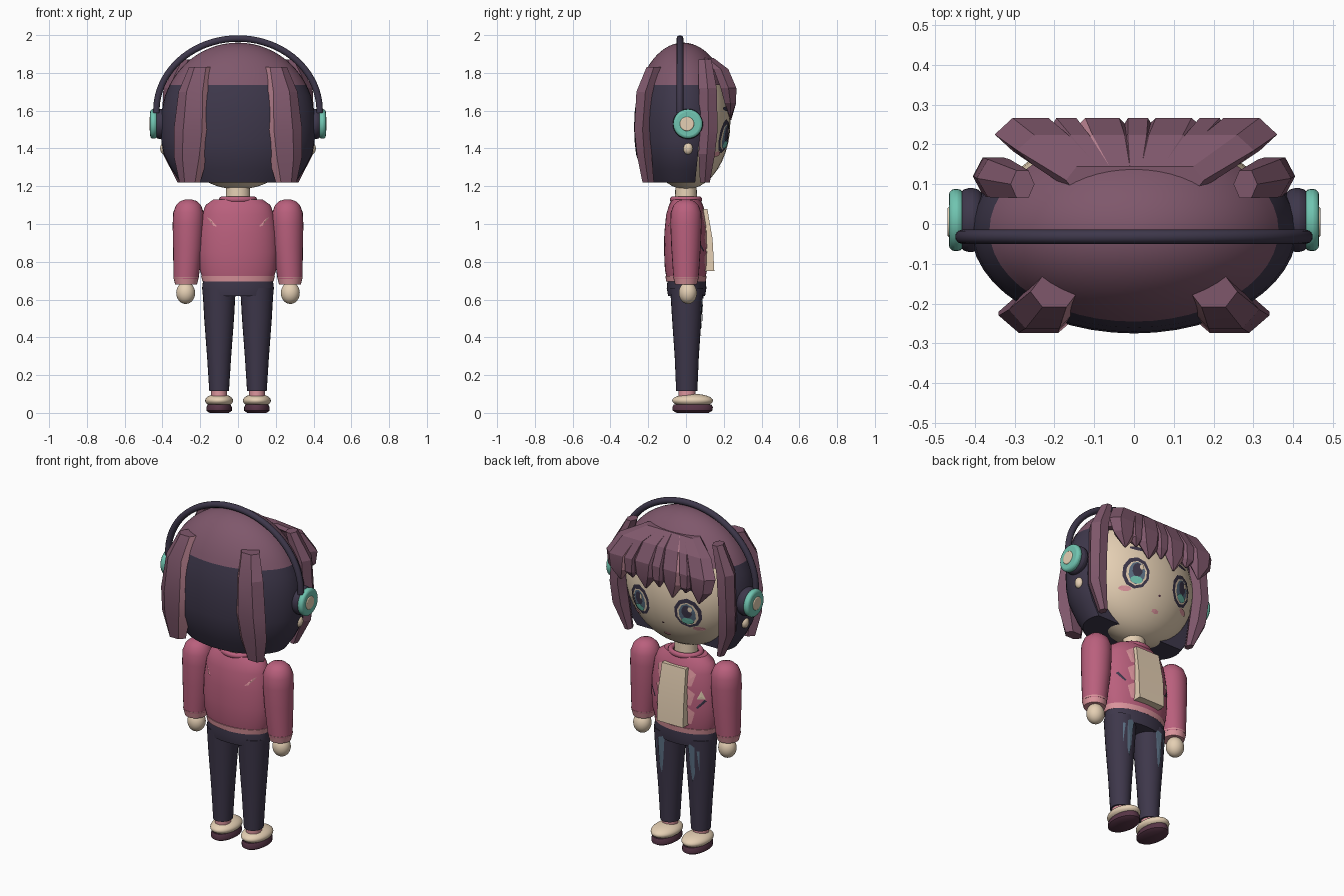
import bpy, bmesh
from math import sin, cos, pi, sqrt
from mathutils import Vector
from mathutils.bvhtree import BVHTree

if "Cube" in bpy.data.objects:
    bpy.data.objects.remove(bpy.data.objects["Cube"])


def material(name, r, g, b):
    lin = [(c / 255) ** 2.2 for c in (r, g, b)] + [1]
    m = bpy.data.materials.new(name)
    m.use_nodes = True
    m.diffuse_color = lin
    m.node_tree.nodes["Principled BSDF"].inputs["Base Color"].default_value = lin
    return m


HAIR = material("plum hair", 126, 88, 107)
GLINT = material("mauve highlight", 182, 128, 142)
DARK = material("dark navy", 64, 58, 76)
PINK = material("rose jacket", 184, 96, 124)
PALE = material("pale pink", 220, 148, 156)
SKIN = material("light skin", 228, 206, 178)
TEAL = material("teal", 112, 196, 176)
SLATE = material("slate blue", 92, 112, 132)
SOLE = material("dark plum", 88, 56, 72)


def finish(name, bm, mats, angle=35):
    bmesh.ops.recalc_face_normals(bm, faces=bm.faces)
    me = bpy.data.meshes.new(name)
    bm.to_mesh(me)
    bm.free()
    ob = bpy.data.objects.new(name, me)
    bpy.context.collection.objects.link(ob)
    for m in mats:
        me.materials.append(m)
    shade(ob, angle)
    return ob


def shade(ob, angle=35):
    bpy.ops.object.select_all(action="DESELECT")
    ob.select_set(True)
    bpy.context.view_layer.objects.active = ob
    bpy.ops.object.shade_smooth_by_angle(angle=angle * pi / 180)


def loft(name, rings, mats, n=24, side=1, phase=0, glint=None, cut=None, angle=35):
    """Skin over horizontal elliptical rings given as (x, y, z, rx, ry)."""
    bm = bmesh.new()
    loops = [[bm.verts.new((side * (x + rx * cos(2 * pi * k / n + phase)),
                            y + ry * sin(2 * pi * k / n + phase), z)) for k in range(n)]
             for x, y, z, rx, ry in rings]
    for a, b in zip(loops, loops[1:]):
        for k in range(n):
            f = bm.faces.new((a[k], a[(k + 1) % n], b[(k + 1) % n], b[k]))
            f.material_index = int(k == glint)
    bm.faces.new(loops[0])
    bm.faces.new(loops[-1])
    if cut:
        res = bmesh.ops.bisect_plane(bm, geom=bm.verts[:] + bm.edges[:] + bm.faces[:],
                                     plane_co=cut[0], plane_no=cut[1], clear_outer=True)
        edges = [e for e in res["geom_cut"] if isinstance(e, bmesh.types.BMEdge)]
        bmesh.ops.edgeloop_fill(bm, edges=edges)
    return finish(name, bm, mats, angle)


def ball(name, loc, size, mat):
    bm = bmesh.new()
    bmesh.ops.create_uvsphere(bm, u_segments=32, v_segments=20, radius=1)
    for v in bm.verts:
        v.co = Vector(a * b + c for a, b, c in zip(v.co, size, loc))
    return finish(name, bm, [mat], 60)


def disc(name, x, y, z, r, depth, mat):
    bpy.ops.mesh.primitive_cylinder_add(vertices=32, radius=r, depth=depth,
                                        location=(x, y, z), rotation=(0, pi / 2, 0))
    ob = bpy.context.object
    ob.name = name
    ob.data.materials.append(mat)
    bev = ob.modifiers.new("rounded rim", "BEVEL")
    bev.width, bev.segments = depth * 0.4, 3
    shade(ob)


def decal(name, target, pts, mat, lift=0.005, face=1):
    """Thin painted patch: (x, z) outline laid on the target along y."""
    tree = BVHTree.FromPolygons([v.co for v in target.data.vertices],
                                [p.vertices[:] for p in target.data.polygons])
    mid = (sum(p[0] for p in pts) / len(pts), sum(p[1] for p in pts) / len(pts))
    bm = bmesh.new()
    vs = []
    for x, z in [mid] + list(pts):
        hit = tree.ray_cast(Vector((x, face, z)), Vector((0, -face, 0)))[0]
        vs.append(bm.verts.new((x, (hit.y if hit else 0) + face * lift, z)))
    rim = vs[1:]
    for a, b in zip(rim, rim[1:] + rim[:1]):
        f = bm.faces.new((vs[0], a, b))
        f.normal_update()
        if f.normal.y * face < 0:
            f.normal_flip()
    me = bpy.data.meshes.new(name)
    bm.to_mesh(me)
    bm.free()
    me.materials.append(mat)
    bpy.context.collection.objects.link(bpy.data.objects.new(name, me))


def oval(x, z, rx, rz, n=10):
    return [(x + rx * cos(2 * pi * (k + .5) / n), z + rz * sin(2 * pi * (k + .5) / n)) for k in range(n)]


# Head, neck and hair shell
head = ball("head", (0, 0, 1.54), (.36, .235, .357), SKIN)
loft("neck", [(0, 0, 1.08, .068, .06), (0, 0, 1.24, .06, .055)], [SKIN])
dome = []
for i in range(13):
    z = 1.735 + .225 * sin(i / 12 * pi / 2)
    f = sqrt(max(1 - ((z - 1.54) / .42) ** 2, .0004))
    dome.append((0, -.015, z, .41 * f, .26 * f))
loft("hair_crown", dome, [HAIR], n=48)
shell = [(0, -.015, z, .41 * f, .26 * f) for z, f in
         ((1.735, .885), (1.68, .943), (1.6, .985), (1.52, 1), (1.44, .99), (1.37, .96), (1.29, .86), (1.22, .74))]
loft("hair_back", shell, [DARK], n=48, cut=((0, .1, 1.735), (0, 1, -.1)))

for s, tag in ((1, "left"), (-1, "right")):
    # Long hair locks
    loft(tag + "_back_lock", [(.2, -.17, 1.83, .06, .045), (.23, -.215, 1.7, .085, .055),
                              (.24, -.23, 1.5, .1, .05), (.25, -.22, 1.36, .09, .045),
                              (.255, -.2, 1.22, .055, .035)], [HAIR, GLINT], 6, s, glint=3, angle=20)
    loft(tag + "_side_lock", [(.28, .1, 1.87, .03, .04), (.34, .115, 1.72, .055, .055),
                              (.355, .12, 1.5, .05, .055), (.345, .11, 1.37, .052, .05),
                              (.3, .1, 1.22, .02, .03)], [HAIR], 6, s, angle=20)
    # Headphone cups and ear lobe
    disc(tag + "_ear_cushion", s * .41, .01, 1.53, .08, .06, DARK)
    disc(tag + "_ear_cup", s * .447, .01, 1.53, .078, .036, TEAL)
    disc(tag + "_ear_cup_button", s * .462, .005, 1.53, .038, .014, SKIN)
    ball(tag + "_ear_lobe", (s * .39, .01, 1.4), (.022, .026, .032), SKIN)
    # Face details
    ex, ez = s * .155, 1.465
    for part, dx, dz, rx, rz, mat in (("outline", 0, 0, .075, .09, DARK), ("white", 0, -.004, .058, .07, SKIN),
                                      ("iris", 0, -.004, .046, .064, SLATE), ("pupil", 0, .012, .028, .04, DARK),
                                      ("glow", 0, -.045, .034, .02, TEAL), ("sparkle", -.02, .03, .012, .016, SKIN)):
        lift = .004 + .002 * ("outline", "white", "iris", "pupil", "glow", "sparkle").index(part)
        decal(tag + "_eye_" + part, head, oval(ex + dx, ez + dz, rx, rz), mat, lift)
    decal(tag + "_brow", head, oval(s * .15, 1.61, .05, .012, 6), DARK)
    decal(tag + "_cheek", head, oval(s * .2, 1.37, .032, .014), PALE)
decal("mouth", head, oval(0, 1.295, .024, .012, 6), PALE)
decal("nose", head, oval(0, 1.375, .008, .006, 6), SOLE)

# Fringe: wide chunks with small tips between them
for i, (x, w, tip) in enumerate(((-.26, .09, 1.56), (-.08, .085, 1.55), (.1, .09, 1.56), (.27, .09, 1.57),
                                 (-.17, .05, 1.6), (.01, .05, 1.59), (.19, .05, 1.6))):
    loft("fringe_%d" % i, [(.45 * x, .11, 1.88, w * .6, .04), (.8 * x, .185, 1.82, w * .95, .045),
                           (x, .225, 1.72, w, .048), (x, .235, 1.64, w * .8, .035),
                           (x * .96, .235, tip, .006, .005)],
         [HAIR, GLINT], 6, glint=2 if i in (1, 3) else None, angle=20)

# Headband
cu = bpy.data.curves.new("headband", "CURVE")
cu.dimensions = "3D"
cu.bevel_depth, cu.bevel_resolution, cu.use_fill_caps = .018, 3, True
sp = cu.splines.new("POLY")
sp.points.add(40)
for i, p in enumerate(sp.points):
    a = pi * (i / 40 * 1.02 - .01)
    p.co = (.432 * cos(a), -.032, 1.6 + .382 * sin(a), 1)
cu.materials.append(DARK)
bpy.context.collection.objects.link(bpy.data.objects.new("headband", cu))

# Jacket body, hem, collar and shirt panel
torso = loft("jacket", [(0, 0, z, rx, ry) for z, rx, ry in
                        ((.7, .185, .1), (.76, .203, .112), (.85, .21, .116), (.95, .206, .115),
                         (1.05, .19, .105), (1.1, .172, .09), (1.13, .13, .075))], [PINK], n=40)
loft("jacket_hem", [(0, 0, .695, .188, .105), (0, 0, .725, .195, .109)], [PALE], n=40)
bpy.ops.mesh.primitive_torus_add(major_radius=.085, minor_radius=.016, major_segments=32,
                                 minor_segments=10, location=(0, 0, 1.13))
collar = bpy.context.object
collar.name = "collar"
collar.scale.y = .85
collar.data.materials.append(PINK)
shade(collar, 60)
loft("shirt_panel", [(0, .07, .75, .12, .113), (0, .07, .92, .12, .1), (0, .06, 1.08, .11, .075)],
     [SKIN], n=4, phase=pi / 4)

for s, tag in ((1, "left"), (-1, "right")):
    for z in (.76, .87, .98):
        decal(tag + "_lapel", torso, [(s * .08, z), (s * .105, z), (s * .125, z + .07), (s * .08, z + .1)], PALE)
    decal(tag + "_pocket_slash", torso, [(s * .13, .86), (s * .14, .855), (s * .18, .9), (s * .17, .908)], DARK)
    decal(tag + "_back_mark", torso, [(s * .11, .985), (s * .13, .99), (s * .165, 1.035), (s * .15, 1.03)],
          PALE, face=-1)
    # Sleeve, cuff and hand
    loft(tag + "_sleeve", [(x, 0, z, r, r) for x, z, r in
                           ((.262, 1.13, .015), (.262, 1.122, .042), (.262, 1.1, .066), (.262, 1.06, .081),
                            (.263, 1, .083), (.266, .88, .078), (.272, .76, .07), (.275, .71, .066))],
         [PINK], side=s)
    loft(tag + "_cuff", [(.275, 0, .68, .058, .058), (.275, 0, .72, .068, .068)], [PALE], side=s)
    ball(tag + "_hand", (s * .277, .01, .635), (.05, .048, .058), SKIN)
    # Trouser leg with worn patches
    leg = loft(tag + "_leg", [(.1, .004, .66, .088, .088), (.1, .004, .5, .079, .078),
                              (.1, .004, .3, .064, .064), (.1, .004, .115, .052, .056)], [DARK], side=s)
    decal(tag + "_leg_wear", leg, [(s * .075, .64), (s * .12, .62), (s * .115, .46), (s * .1, .41), (s * .09, .48)], SLATE)
    decal(tag + "_leg_wear_small", leg, [(s * .13, .6), (s * .145, .6), (s * .14, .47)], SLATE)
    # Sock, shoe and sole
    loft(tag + "_sock", [(.1, .005, .07, .042, .046), (.1, .005, .13, .042, .046)], [PALE], side=s)
    ball(tag + "_shoe", (s * .1, .035, .065), (.074, .108, .036), SKIN)
    loft(tag + "_sole", [(.1, .035, z, rx, ry) for z, rx, ry in
                         ((0, .05, .085), (.012, .068, .105), (.03, .068, .107), (.045, .06, .1))], [SOLE], side=s)
decal("chest_triangle", torso, [(-.135, .91), (-.175, .91), (-.155, .96)], SKIN)

# Hips
loft("trouser_waist", [(0, .003, .62, .186, .098), (0, .003, .66, .19, .105), (0, .003, .71, .184, .1)],
     [DARK], n=40)
